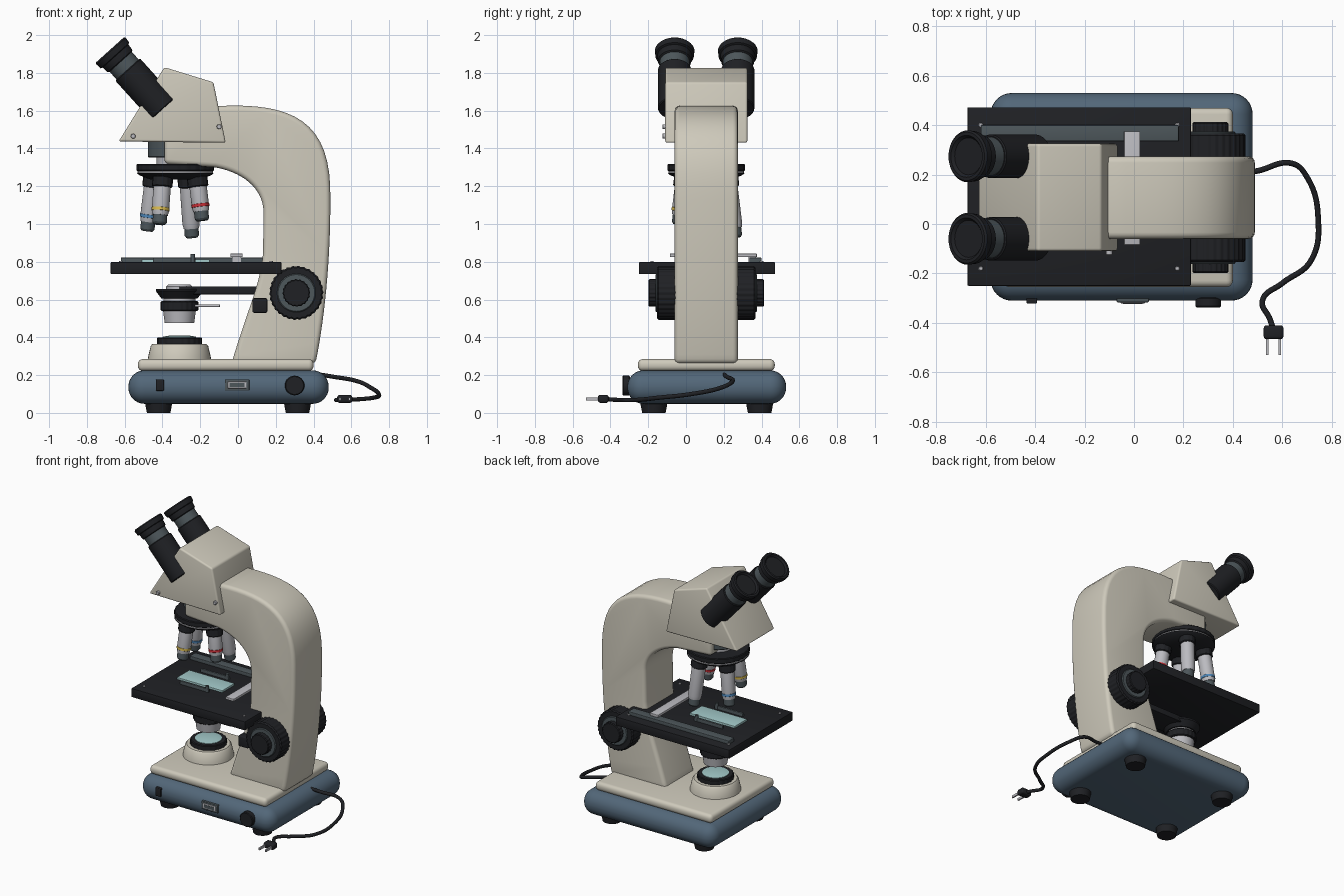
import bpy, bmesh, math
from mathutils import Vector, Matrix
from mathutils.geometry import interpolate_bezier

if "Cube" in bpy.data.objects:
    bpy.data.objects.remove(bpy.data.objects["Cube"])

CY = 0.107      # middle plane of the instrument
AX = -0.31      # optical axis


def mat(name, r, g, b):
    m = bpy.data.materials.new(name)
    m.diffuse_color = (r, g, b, 1)
    m.use_nodes = True
    m.node_tree.nodes["Principled BSDF"].inputs["Base Color"].default_value = m.diffuse_color
    return m


CREAM = mat("cream", 0.62, 0.59, 0.50)
BLUE = mat("blue", 0.085, 0.135, 0.19)
BLACK = mat("black", 0.014, 0.015, 0.018)
SLATE = mat("slate", 0.075, 0.095, 0.105)
METAL = mat("metal", 0.50, 0.50, 0.53)
GLASS = mat("glass", 0.36, 0.58, 0.58)
RED, YELLOW, STRIPE = mat("red", 0.6, 0.03, 0.04), mat("yellow", 0.7, 0.5, 0.08), mat("stripe", 0.08, 0.25, 0.5)


def finish(name, bm, material, bevel=0, segs=3, limit=35):
    bmesh.ops.recalc_face_normals(bm, faces=bm.faces)
    if bevel:
        edges = [e for e in bm.edges if e.calc_face_angle(0) > math.radians(limit)]
        bmesh.ops.bevel(bm, geom=edges, offset=bevel, segments=segs, profile=0.5,
                        affect='EDGES', clamp_overlap=False)
    me = bpy.data.meshes.new(name)
    bm.to_mesh(me)
    bm.free()
    me.materials.append(material)
    ob = bpy.data.objects.new(name, me)
    bpy.context.collection.objects.link(ob)
    bpy.ops.object.select_all(action='DESELECT')
    ob.select_set(True)
    bpy.context.view_layer.objects.active = ob
    bpy.ops.object.shade_smooth_by_angle(angle=math.radians(32))
    return ob


def box(name, lo, hi, material, bevel=0, segs=3):
    lo, hi = Vector(lo), Vector(hi)
    bm = bmesh.new()
    bmesh.ops.create_cube(bm, size=1)
    for v in bm.verts:
        v.co = (lo + hi) / 2 + v.co * (hi - lo)
    return finish(name, bm, material, bevel, segs)


def extrude_y(name, pts, y0, y1, material, bevel, segs=4):
    bm = bmesh.new()
    face = bm.faces.new([bm.verts.new((x, y0, z)) for x, z in pts])
    ext = bmesh.ops.extrude_face_region(bm, geom=[face])["geom"]
    for v in ext:
        if isinstance(v, bmesh.types.BMVert):
            v.co.y = y1
    if len(bm.faces) < len(pts) + 2:
        bm.faces.new([v for v in bm.verts if v.co.y == y0])
    return finish(name, bm, material, bevel, segs)


def lathe(name, profile, origin, axis, material, n=40, knurl=0):
    """Turn (radius, height) points around an axis; knurl cuts grooves."""
    rot = Vector(axis).to_track_quat('Z', 'Y').to_matrix().to_4x4()
    tf = Matrix.Translation(origin) @ rot
    bm = bmesh.new()
    rings = []
    for r, h in profile:
        ring = []
        for i in range(n):
            a, rr = math.tau * i / n, r - (knurl if i % 4 > 1 else 0)
            ring.append(bm.verts.new(tf @ Vector((rr * math.cos(a), rr * math.sin(a), h))))
        rings.append(ring)
    for a, b in zip(rings, rings[1:]):
        for i in range(n):
            j = (i + 1) % n
            bm.faces.new((a[i], a[j], b[j], b[i]))
    bm.faces.new(rings[0])
    bm.faces.new(rings[-1])
    return finish(name, bm, material)


def cyl(name, r, h0, h1, origin, axis, material, n=40, knurl=0, c=0.005):
    return lathe(name, [(r - c, h0), (r, h0 + c), (r, h1 - c), (r - c, h1)], origin, axis, material, n, knurl)


UP, FRONT = (0, 0, 1), (0, -1, 0)

# Base with deck and feet
box("base", (-0.58, -0.31, 0.048), (0.48, 0.53, 0.225), BLUE, 0.085, 8)
box("base_deck", (-0.53, -0.255, 0.222), (0.40, 0.47, 0.285), CREAM, 0.026, 4)
for x in (-0.42, 0.315):
    for y in (-0.17, 0.39):
        lathe("foot", [(0.062, 0), (0.068, 0.03), (0.072, 0.055)], (x, y, 0), UP, BLACK)

# Front controls
box("power_switch", (-0.435, -0.322, 0.117), (-0.392, -0.29, 0.177), BLACK, 0.005)
box("panel_frame", (-0.07, -0.317, 0.118), (0.06, -0.29, 0.177), SLATE, 0.004)
box("panel_plate", (-0.055, -0.321, 0.13), (0.045, -0.30, 0.165), METAL, 0.003)
box("panel_window", (-0.045, -0.323, 0.137), (0.035, -0.30, 0.158), SLATE)
cyl("dimmer_knob", 0.052, 0, 0.04, (0.30, -0.297, 0.145), FRONT, BLACK)

# Curved arm
bez = [((-0.035, 0.26), (0.05, 0.55), (0.12, 0.68), (0.133, 0.85)),
       ((0.135, 1.07), (0.13, 1.18), (0.04, 1.27), (-0.12, 1.30)),
       ((-0.10, 1.625), (0.25, 1.64), (0.475, 1.57), (0.488, 1.2)),
       ((0.488, 1.2), (0.495, 0.85), (0.46, 0.5), (0.41, 0.26))]
runs = [[(p.x, p.y) for p in interpolate_bezier(*[Vector(q) for q in b], 16)] for b in bez]
arm = runs[0] + runs[1] + [(-0.39, 1.318), (-0.39, 1.5)] + runs[2] + runs[3][1:]
extrude_y("arm", arm, -0.06, 0.274, CREAM, 0.026)

# Head and its screws
extrude_y("head", [(-0.632, 1.437), (-0.065, 1.43), (-0.13, 1.75), (-0.39, 1.83)], -0.11, 0.325, CREAM, 0.012)
for x, z in ((-0.555, 1.465), (-0.10, 1.515)):
    cyl("head_screw", 0.013, 0, 0.02, (x, -0.105, z), FRONT, METAL, 16, c=0.002)

# Eyepieces
ang = math.radians(48)
d = Vector((-math.cos(ang), 0, math.sin(ang)))
for side in (-1, 1):
    tip = Vector((-0.678, CY + side * 0.167, 1.922))
    cyl("eyepiece_tube", 0.088, -0.42, -0.14, tip, d, BLACK)
    cyl("eyepiece_band", 0.079, -0.15, -0.06, tip, d, SLATE)
    lathe("eyepiece_collar", [(0.08, -0.085), (0.088, -0.08), (0.092, -0.04), (0.09, -0.03)], tip, d, BLACK)
    lathe("eyecup", [(0.09, -0.045), (0.102, -0.04), (0.105, -0.008), (0.098, 0), (0.085, 0), (0.075, -0.012)],
          tip, d, BLACK)

# Neck and revolving nosepiece
NX = -0.332
cyl("neck", 0.145, 1.352, 1.45, (NX, CY, 0), UP, SLATE)
cyl("neck_ring", 0.10, 1.30, 1.36, (NX, CY, 0), UP, METAL)
cyl("nosepiece_top", 0.205, 1.28, 1.318, (NX, CY, 0), UP, BLACK, 96, 0.003)
cyl("nosepiece_ring", 0.20, 1.266, 1.284, (NX, CY, 0), UP, METAL)
lathe("nosepiece_cone", [(0.205, 1.27), (0.19, 1.258), (0.13, 1.235)], (NX, CY, 0), UP, BLACK)

# Four objectives splayed around the nosepiece
for angle, length, band in ((240, 0.255, YELLOW), (330, 0.235, RED), (60, 0.325, None), (150, 0.29, STRIPE)):
    a, t = math.radians(angle), math.radians(8)
    out = Vector((math.cos(a), math.sin(a), 0))
    o = Vector((NX, CY, 1.25)) + out * 0.132
    ax = out * math.sin(t) + Vector((0, 0, -math.cos(t)))
    cyl("objective_collar", 0.055, 0, 0.055, o, ax, BLACK, 48, 0.002)
    lathe("objective_barrel", [(0.046, 0.05), (0.046, length - 0.075), (0.041, length - 0.05)], o, ax, METAL)
    lathe("objective_tip", [(0.038, length - 0.06), (0.038, length - 0.012), (0.03, length)], o, ax, SLATE)
    if band:
        cyl("objective_band", 0.048, length - 0.09, length - 0.073, o, ax, band, c=0.001)

# Stage with slide, clips and mechanical holder
box("stage", (-0.674, -0.25, 0.735), (0.23, 0.472, 0.798), BLACK, 0.004, 2)
box("stage_rail", (-0.62, 0.335, 0.79), (0.18, 0.40, 0.822), SLATE, 0.004)
box("slide_holder_bar", (-0.04, -0.085, 0.825), (0.025, 0.375, 0.843), METAL, 0.003)
box("slide_holder_post", (-0.03, 0.33, 0.79), (0.015, 0.37, 0.83), METAL)
box("slide", (-0.51, 0.035, 0.79), (-0.15, 0.175, 0.812), GLASS, 0.002)
for side in (-1, 1):
    y = CY + side * 0.115
    box("slide_clip", (-0.45, y - 0.008, 0.79), (-0.225, y + 0.008, 0.822), SLATE, 0.003)
    cyl("clip_pin", 0.012, 0.79, 0.842, (-0.24, y, 0), UP, SLATE, 16, c=0.002)
for x in (-0.62, 0.175):
    for y in (-0.18, 0.40):
        cyl("stage_screw", 0.009, 0.79, 0.805, (x, y, 0), UP, METAL, 16, c=0.002)

# Condenser under the stage
box("condenser_bracket", (-0.31, 0.02, 0.628), (0.12, 0.195, 0.67), BLACK, 0.004)
lathe("condenser_top", [(0.095, 0.605), (0.125, 0.645), (0.125, 0.657), (0.09, 0.657)], (AX, CY, 0), UP, BLACK)
cyl("condenser_lens", 0.07, 0.64, 0.68, (AX, CY, 0), UP, METAL, c=0.012)
cyl("condenser_neck", 0.085, 0.58, 0.61, (AX, CY, 0), UP, METAL)
cyl("condenser_ring", 0.10, 0.54, 0.592, (AX, CY, 0), UP, BLACK, 80, 0.003)
lathe("condenser_cone", [(0.078, 0.475), (0.088, 0.55)], (AX, CY, 0), UP, METAL)
cyl("iris_lever", 0.007, 0, 0.215, (AX, CY - 0.05, 0.567), (1, 0, 0), METAL, 12, c=0.002)

# Lamp on the base
lathe("lamp_housing", [(0.168, 0.28), (0.165, 0.30), (0.152, 0.355), (0.142, 0.366)], (AX, CY, 0), UP, CREAM)
cyl("lamp_ring", 0.12, 0.36, 0.40, (AX, CY, 0), UP, BLACK, 80, 0.003)
lathe("lamp_lens", [(0.09, 0.39), (0.088, 0.403), (0.05, 0.41)], (AX, CY, 0), UP, GLASS)

# Focus knobs on both sides
for side in (-1, 1):
    o, ax = (0.309, CY, 0.635), (0, side, 0)
    cyl("coarse_knob", 0.143, 0.155, 0.26, o, ax, BLACK, 120, 0.004, 0.008)
    cyl("knob_face", 0.102, 0.25, 0.268, o, ax, SLATE)
    cyl("fine_knob", 0.073, 0.26, 0.305, o, ax, BLACK, 80, 0.003)
box("tension_block", (0.076, -0.11, 0.53), (0.155, -0.04, 0.607), BLACK, 0.008)

# Power cord and plug
path = [(0.42, 0.20, 0.205), (0.50, 0.215, 0.192), (0.64, 0.245, 0.165), (0.70, 0.19, 0.135), (0.745, 0.03, 0.10),
        (0.715, -0.15, 0.08), (0.60, -0.24, 0.07), (0.52, -0.31, 0.068), (0.55, -0.385, 0.07), (0.565, -0.43, 0.074)]
cu = bpy.data.curves.new("power_cord", 'CURVE')
cu.dimensions, cu.bevel_depth, cu.bevel_resolution, cu.use_fill_caps = '3D', 0.0115, 3, True
sp = cu.splines.new('BEZIER')
sp.bezier_points.add(len(path) - 1)
for p, co in zip(sp.bezier_points, path):
    p.co, p.handle_left_type, p.handle_right_type = co, 'AUTO', 'AUTO'
cu.materials.append(BLACK)
bpy.context.collection.objects.link(bpy.data.objects.new("power_cord", cu))
box("plug", (0.525, -0.466, 0.053), (0.605, -0.41, 0.095), BLACK, 0.012)
for x in (0.54, 0.59):
    box("plug_prong", (x - 0.005, -0.53, 0.066), (x + 0.005, -0.46, 0.082), METAL)
